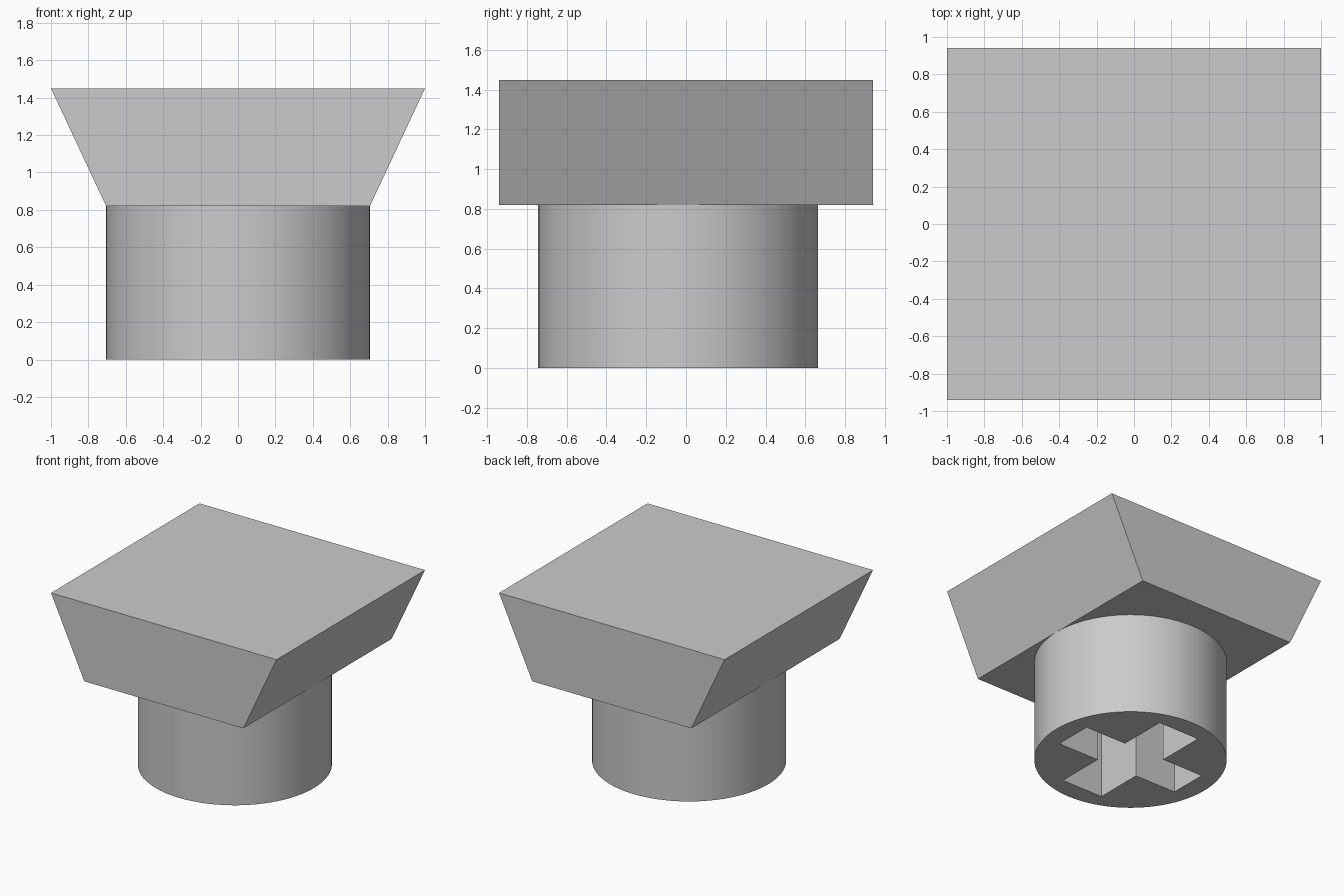
import bpy
import bmesh
import math

old = bpy.data.objects.get("Cube")
if old:
    bpy.data.objects.remove(old, do_unlink=True)

STEM_Y = -0.04      # the stem sits slightly towards the front
STEM_R = 0.705
NECK_Z = 0.82
TOP_Z = 1.45
HALF_DEPTH = 0.94

grey = bpy.data.materials.new("light grey")
grey.use_nodes = True
grey.diffuse_color = (0.6, 0.6, 0.6, 1)
grey.node_tree.nodes["Principled BSDF"].inputs["Base Color"].default_value = (0.6, 0.6, 0.6, 1)


def extrude_outline(name, outline, direction):
    """Solid made by sweeping a flat outline along a direction."""
    bm = bmesh.new()
    face = bm.faces.new([bm.verts.new(p) for p in outline])
    swept = bmesh.ops.extrude_face_region(bm, geom=[face], use_keep_orig=True)
    verts = [g for g in swept["geom"] if isinstance(g, bmesh.types.BMVert)]
    bmesh.ops.translate(bm, verts=verts, vec=direction)
    bmesh.ops.recalc_face_normals(bm, faces=bm.faces)
    mesh = bpy.data.meshes.new(name)
    bm.to_mesh(mesh)
    bm.free()
    mesh.materials.append(grey)
    obj = bpy.data.objects.new(name, mesh)
    bpy.context.collection.objects.link(obj)
    return obj


# Flared cap: trapezoid profile swept from front to back
profile = [(-STEM_R, NECK_Z), (STEM_R, NECK_Z), (1, TOP_Z), (-1, TOP_Z)]
extrude_outline("flared_cap", [(x, -HALF_DEPTH, z) for x, z in profile],
                (0, 2 * HALF_DEPTH, 0))

# Round stem
steps = 96
circle = [(STEM_R * math.cos(math.tau * i / steps),
           STEM_Y + STEM_R * math.sin(math.tau * i / steps), 0) for i in range(steps)]
stem = extrude_outline("stem", circle, (0, 0, NECK_Z))

# Cross-shaped socket cut up through the stem
arm, wx, wy = 0.55, 0.183, 0.155
quarter = [(arm, wy), (wx, wy), (wx, arm)]
cross = []
for sx, sy in ((1, 1), (-1, 1), (-1, -1), (1, -1)):
    corner = quarter if sx * sy > 0 else quarter[::-1]
    cross += [(sx * x, STEM_Y + sy * y, -0.1) for x, y in corner]
cutter = extrude_outline("socket_cutter", cross, (0, 0, NECK_Z + 0.2))
cutter.hide_render = True

cut = stem.modifiers.new("socket", 'BOOLEAN')
cut.operation = 'DIFFERENCE'
cut.solver = 'EXACT'
cut.object = cutter
bpy.ops.object.select_all(action='DESELECT')
stem.select_set(True)
bpy.context.view_layer.objects.active = stem
bpy.ops.object.modifier_apply(modifier=cut.name)
bpy.data.objects.remove(cutter, do_unlink=True)
bpy.ops.object.shade_smooth_by_angle(angle=math.radians(30))
